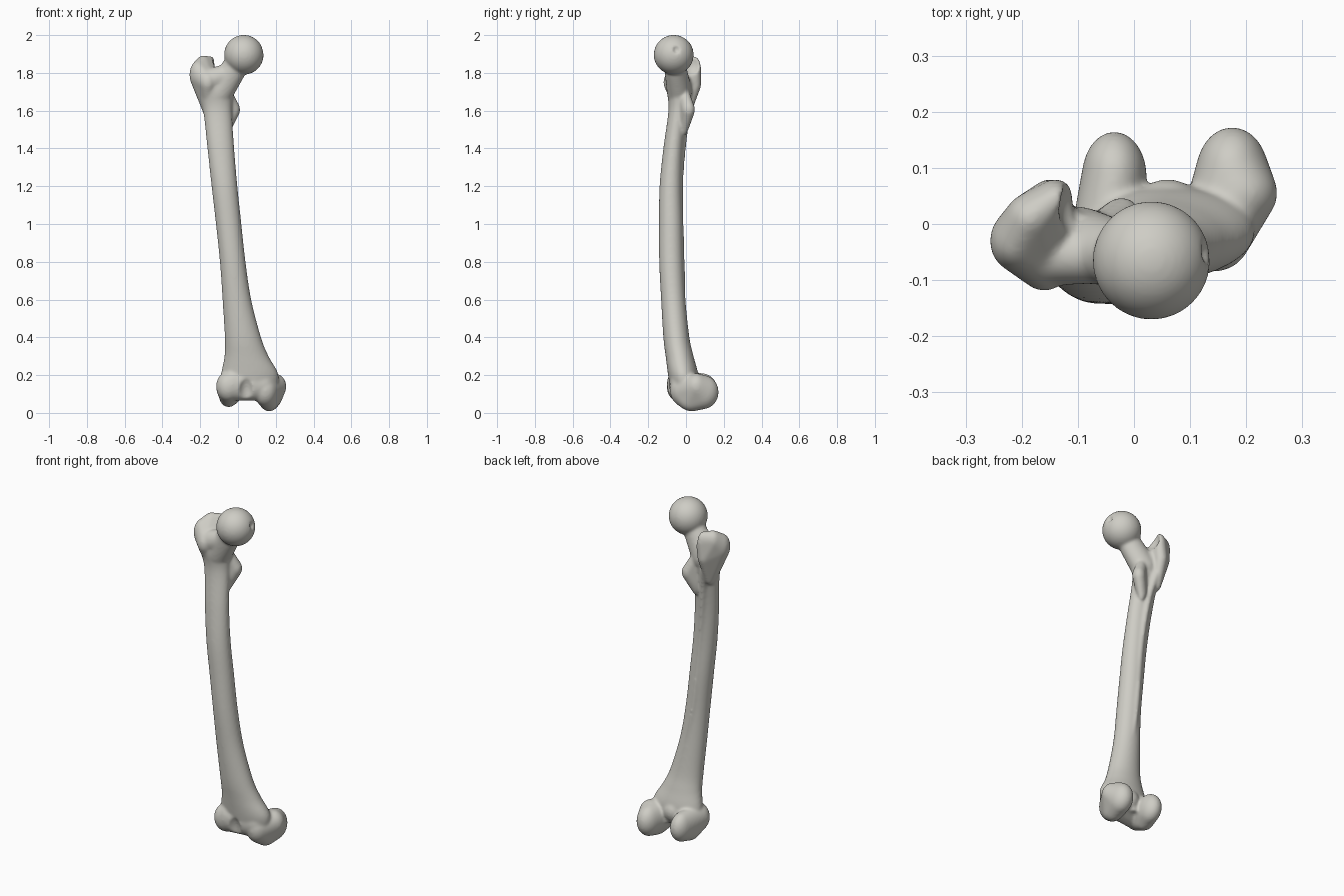
import bpy
import bmesh
from math import cos, sin, tau
from mathutils import Matrix, Vector

old = bpy.data.objects.get("Cube")
if old:
    bpy.data.objects.remove(old)

bone = bpy.data.materials.new("bone ivory")
bone.use_nodes = True
ivory = (0.62, 0.61, 0.56, 1)
bone.diffuse_color = ivory
bone.node_tree.nodes["Principled BSDF"].inputs["Base Color"].default_value = ivory


def finish(name, bm):
    """Turn a bmesh into a named object."""
    bmesh.ops.recalc_face_normals(bm, faces=bm.faces)
    mesh = bpy.data.meshes.new(name)
    bm.to_mesh(mesh)
    bm.free()
    obj = bpy.data.objects.new(name, mesh)
    bpy.context.collection.objects.link(obj)
    mesh.materials.append(bone)
    return obj


def hull(name, *blobs):
    """Convex skin around ellipsoids given as x, y, z, rx, ry, rz."""
    bm = bmesh.new()
    for b in blobs:
        m = Matrix.Translation(b[:3]) @ Matrix.Diagonal((*b[3:], 1))
        bmesh.ops.create_uvsphere(bm, u_segments=32, v_segments=20, radius=1, matrix=m)
    if len(blobs) > 1:
        result = bmesh.ops.convex_hull(bm, input=bm.verts)
        loose = {v for v in result["geom_interior"] if isinstance(v, bmesh.types.BMVert)}
        bmesh.ops.delete(bm, geom=list(loose), context="VERTS")
        stray = [f for f in bm.faces if any(not e.is_manifold for e in f.edges)]
        if stray:
            points = [v.co.copy() for v in bm.verts]
            bm.clear()
            verts = [bm.verts.new(p) for p in points]
            bmesh.ops.convex_hull(bm, input=verts)
            bmesh.ops.delete(bm, geom=[v for v in bm.verts if not v.link_faces], context="VERTS")
    return finish(name, bm)


def spline(rows, steps=6):
    """Smooth curve of any dimension through the given rows."""
    rows = [Vector(r) for r in rows]
    out = []
    for i in range(len(rows) - 1):
        a, b, c, d = (rows[min(max(i + k, 0), len(rows) - 1)] for k in (-1, 0, 1, 2))
        for s in range(steps):
            t = s / steps
            out.append(b + (c - a) * (t / 2) + (a * 2 - b * 5 + c * 4 - d) * (t * t / 2)
                       + (b * 3 - a - c * 3 + d) * (t ** 3 / 2))
    return out + [rows[-1]]


def loft(name, rows, sides=32):
    """Horizontal oval rings from rows of z, x min, x max, y min, y max."""
    bm = bmesh.new()
    rings = []
    for z, x0, x1, y0, y1 in spline(rows):
        rings.append([bm.verts.new(((x0 + x1) / 2 + (x1 - x0) / 2 * cos(tau * i / sides),
                                    (y0 + y1) / 2 + (y1 - y0) / 2 * sin(tau * i / sides), z))
                      for i in range(sides)])
    for low, high in zip(rings, rings[1:]):
        for i in range(sides):
            j = (i + 1) % sides
            bm.faces.new((low[i], low[j], high[j], high[i]))
    bm.faces.new(rings[0])
    bm.faces.new(rings[-1])
    return finish(name, bm)


# Bowed shaft, flaring at both ends
parts = [loft("shaft", [
    (.1, -.09, .2, -.08, .06),
    (.2, -.09, .215, -.095, .065),
    (.3, -.072, .162, -.108, .04),
    (.4, -.07, .122, -.12, .018),
    (.6, -.082, .07, -.132, -.003),
    (.8, -.096, .04, -.142, -.014),
    (1, -.117, .018, -.143, -.018),
    (1.2, -.14, -.003, -.14, -.022),
    (1.4, -.162, -.02, -.12, -.014),
    (1.6, -.185, -.032, -.093, .012),
    (1.7, -.215, -.03, -.1, .03),
    (1.78, -.23, -.06, -.1, .03)])]

# Rough ridge along the back of the shaft
parts.append(loft("back_ridge", [
    (.5, .0, .03, -.04, .0),
    (.8, -.05, -.015, -.05, -.006),
    (1.2, -.09, -.055, -.06, -.014),
    (1.5, -.13, -.085, -.05, .012),
    (1.65, -.17, -.11, -.03, .045)], 16))

# Ball head, neck and the two upper knobs
parts += [
    hull("head", (.031, -.065, 1.896, .105, .106, .105)),
    hull("neck", (.0, -.062, 1.86, .065, .056, .06), (-.025, -.055, 1.8, .06, .055, .06),
         (-.1, -.035, 1.7, .075, .066, .08)),
    hull("neck_root", (-.04, -.055, 1.795, .055, .05, .055), (-.15, -.055, 1.76, .06, .055, .065)),
    hull("greater_knob", (-.21, -.03, 1.79, .047, .055, .075), (-.185, .01, 1.83, .045, .045, .062),
         (-.14, .045, 1.82, .034, .035, .067), (-.15, .045, 1.74, .035, .035, .05),
         (-.16, -.07, 1.75, .045, .05, .06), (-.155, -.01, 1.6, .03, .04, .04)),
    hull("lesser_knob", (-.022, .012, 1.605, .034, .036, .045), (-.06, -.01, 1.55, .03, .03, .08),
         (-.06, -.01, 1.68, .03, .03, .05))]

# Lower joint: two rounded rollers and the bridge between them
parts += [
    hull("outer_roller", (-.05, -.04, .14, .066, .062, .08), (-.035, .085, .125, .058, .08, .085),
         (-.05, .03, .09, .05, .06, .06)),
    hull("inner_roller", (.145, -.015, .12, .065, .07, .085), (.175, .09, .11, .065, .083, .09),
         (.19, .055, .14, .066, .06, .07), (.165, .03, .075, .055, .075, .067)),
    hull("joint_bridge", (-.03, -.04, .15, .06, .062, .085), (.13, -.02, .15, .07, .065, .085),
         (.06, .03, .17, .06, .05, .06))]

# Hollows: groove, notch, pit behind the neck and dimple on the head
hollows = [
    hull("front_groove", (.045, -.15, .09, .055, .085, .13)),
    hull("back_notch", (.065, .14, .05, .043, .12, .095)),
    hull("knob_pit", (-.1, .03, 1.85, .035, .05, .06)),
    hull("head_dimple", (.14, -.05, 1.925, .025, .022, .025))]

# Fuse everything into one smooth bone
bpy.ops.object.select_all(action="DESELECT")
for p in parts:
    p.select_set(True)
femur = parts[0]
bpy.context.view_layer.objects.active = femur
bpy.ops.object.join()
femur.name = "thigh_bone"


def apply(kind, **settings):
    mod = femur.modifiers.new(kind.lower(), kind)
    for key, value in settings.items():
        setattr(mod, key, value)
    bpy.ops.object.modifier_apply(modifier=mod.name)


apply("REMESH", mode="VOXEL", voxel_size=.006)
for h in hollows:
    apply("BOOLEAN", operation="DIFFERENCE", object=h, solver="EXACT")
    bpy.data.objects.remove(h)
apply("REMESH", mode="VOXEL", voxel_size=.006)
apply("SMOOTH", factor=.5, iterations=14)

femur.data.materials.clear()
femur.data.materials.append(bone)
bpy.ops.object.shade_smooth()
